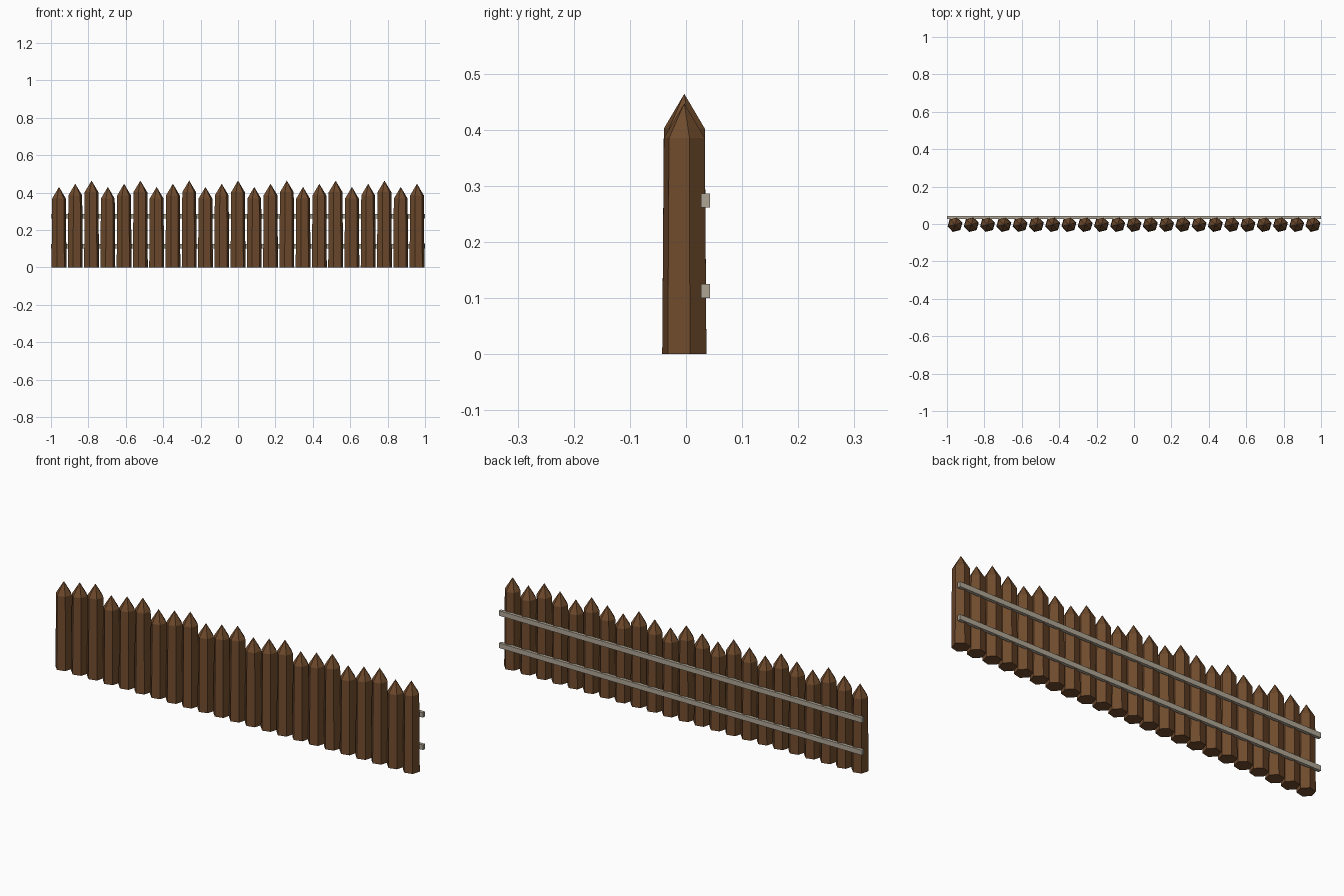
import bpy
import bmesh
from math import radians, sin, cos, pi

cube = bpy.data.objects.get("Cube")
if cube:
    bpy.data.objects.remove(cube, do_unlink=True)


def make_material(name, color):
    mat = bpy.data.materials.new(name)
    mat.use_nodes = True
    mat.diffuse_color = color
    bsdf = next(n for n in mat.node_tree.nodes if n.type == "BSDF_PRINCIPLED")
    bsdf.inputs["Base Color"].default_value = color
    bsdf.inputs["Roughness"].default_value = 0.9
    return mat


def make_object(name, bm, mat):
    bmesh.ops.recalc_face_normals(bm, faces=bm.faces)
    mesh = bpy.data.meshes.new(name)
    bm.to_mesh(mesh)
    bm.free()
    mesh.materials.append(mat)
    obj = bpy.data.objects.new(name, mesh)
    bpy.context.collection.objects.link(obj)
    return obj


brown_wood = make_material("brown_wood", (0.16, 0.07, 0.026, 1))
grey_wood = make_material("pale_grey_wood", (0.43, 0.38, 0.30, 1))

SIDES = 6
STAKES = 23
SPACING = 0.087
TIP = 0.062


def stake(name, x, height, turn):
    """Tapered six-sided log with a pointed tip."""
    bm = bmesh.new()
    rings = []
    for radius, z in ((0.041, 0), (0.038, height - TIP)):
        angles = [turn + 2 * pi * k / SIDES for k in range(SIDES)]
        rings.append([bm.verts.new((radius * cos(a), radius * sin(a), z)) for a in angles])
    apex = bm.verts.new((0, 0, height))
    low, high = rings
    bm.faces.new(low)
    for k in range(SIDES):
        n = (k + 1) % SIDES
        bm.faces.new((low[k], low[n], high[n], high[k]))
        bm.faces.new((high[k], high[n], apex))
    obj = make_object(name, bm, brown_wood)
    obj.location = (x, -0.003, 0)


def rail(name, z):
    """Square rail running along the back of the stakes."""
    bm = bmesh.new()
    bmesh.ops.create_cube(bm, size=1)
    bmesh.ops.scale(bm, vec=(2, 0.016, 0.025), verts=bm.verts)
    obj = make_object(name, bm, grey_wood)
    obj.location = (0, 0.035, z)


# Row of stakes with three repeating heights
for i in range(STAKES):
    height = (0.43, 0.447, 0.464)[i % 3]
    stake(f"stake_{i + 1}", (i - STAKES // 2) * SPACING, height, radians(14))

# Back rails
rail("lower_rail", 0.113)
rail("upper_rail", 0.274)
